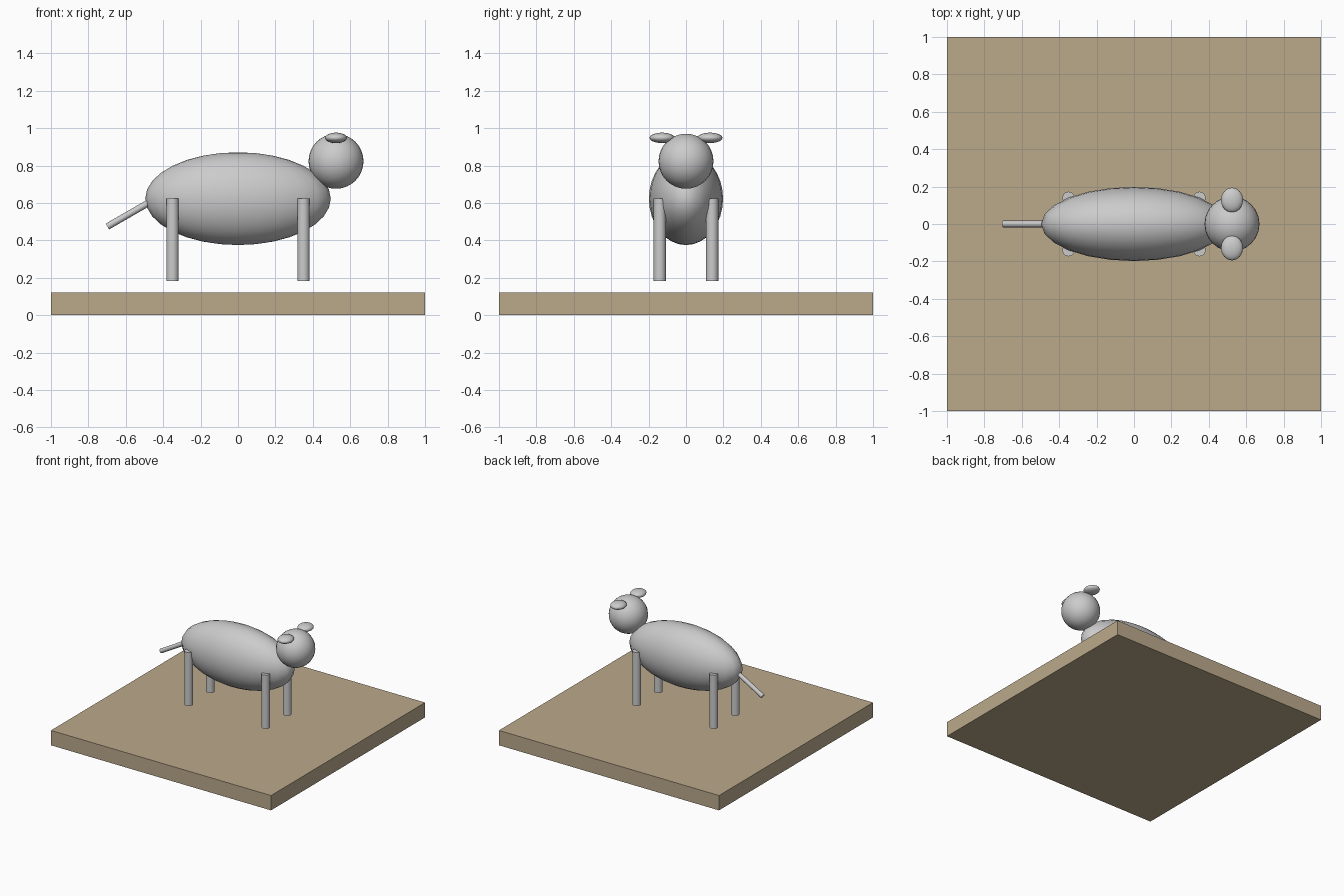
import bpy
import math
from mathutils import Vector

if "Cube" in bpy.data.objects:
    bpy.data.objects.remove(bpy.data.objects["Cube"])


def smooth(obj):
    bpy.ops.object.select_all(action='DESELECT')
    obj.select_set(True)
    bpy.context.view_layer.objects.active = obj
    bpy.ops.object.shade_smooth_by_angle(angle=math.radians(40))


def ellipsoid(name, centre, radii, segments=24, rings=16):
    bpy.ops.mesh.primitive_uv_sphere_add(segments=segments, ring_count=rings,
                                         radius=1, location=centre)
    obj = bpy.context.object
    obj.name = name
    obj.scale = radii
    bpy.ops.object.transform_apply(location=False, rotation=False, scale=True)
    smooth(obj)
    return obj


def rod(name, start, end, radius, sides=16):
    a, b = Vector(start), Vector(end)
    bpy.ops.mesh.primitive_cylinder_add(vertices=sides, radius=radius,
                                        depth=(b - a).length, location=(a + b) / 2)
    obj = bpy.context.object
    obj.name = name
    obj.rotation_euler = (b - a).to_track_quat('Z', 'Y').to_euler()
    smooth(obj)
    return obj


# Square base board
bpy.ops.mesh.primitive_cube_add(size=1, location=(0, 0, 0.061))
base = bpy.context.object
base.name = "base_board"
base.scale = (2, 2, 0.122)
bpy.ops.object.transform_apply(location=False, rotation=False, scale=True)
tan = bpy.data.materials.new("tan")
tan.diffuse_color = (0.5, 0.4, 0.26, 1)
tan.use_nodes = True
tan.node_tree.nodes["Principled BSDF"].inputs["Base Color"].default_value = tan.diffuse_color
base.data.materials.append(tan)

# Body and head
ellipsoid("body", (0, 0, 0.623), (0.496, 0.198, 0.248))
ellipsoid("head", (0.524, 0, 0.823), (0.147, 0.147, 0.147))

# Ears and legs, mirrored left and right (the legs stop short of the board)
for side, y in (("right", -1), ("left", 1)):
    ellipsoid(f"{side}_ear", (0.524, y * 0.128, 0.948), (0.059, 0.067, 0.028), 16, 12)
    for end, x in (("front", 0.35), ("back", -0.35)):
        rod(f"{end}_{side}_leg", (x, y * 0.14, 0.183), (x, y * 0.14, 0.623), 0.033)

# Drooping tail
rod("tail", (-0.698, 0, 0.474), (-0.45, 0, 0.617), 0.018, 12)
